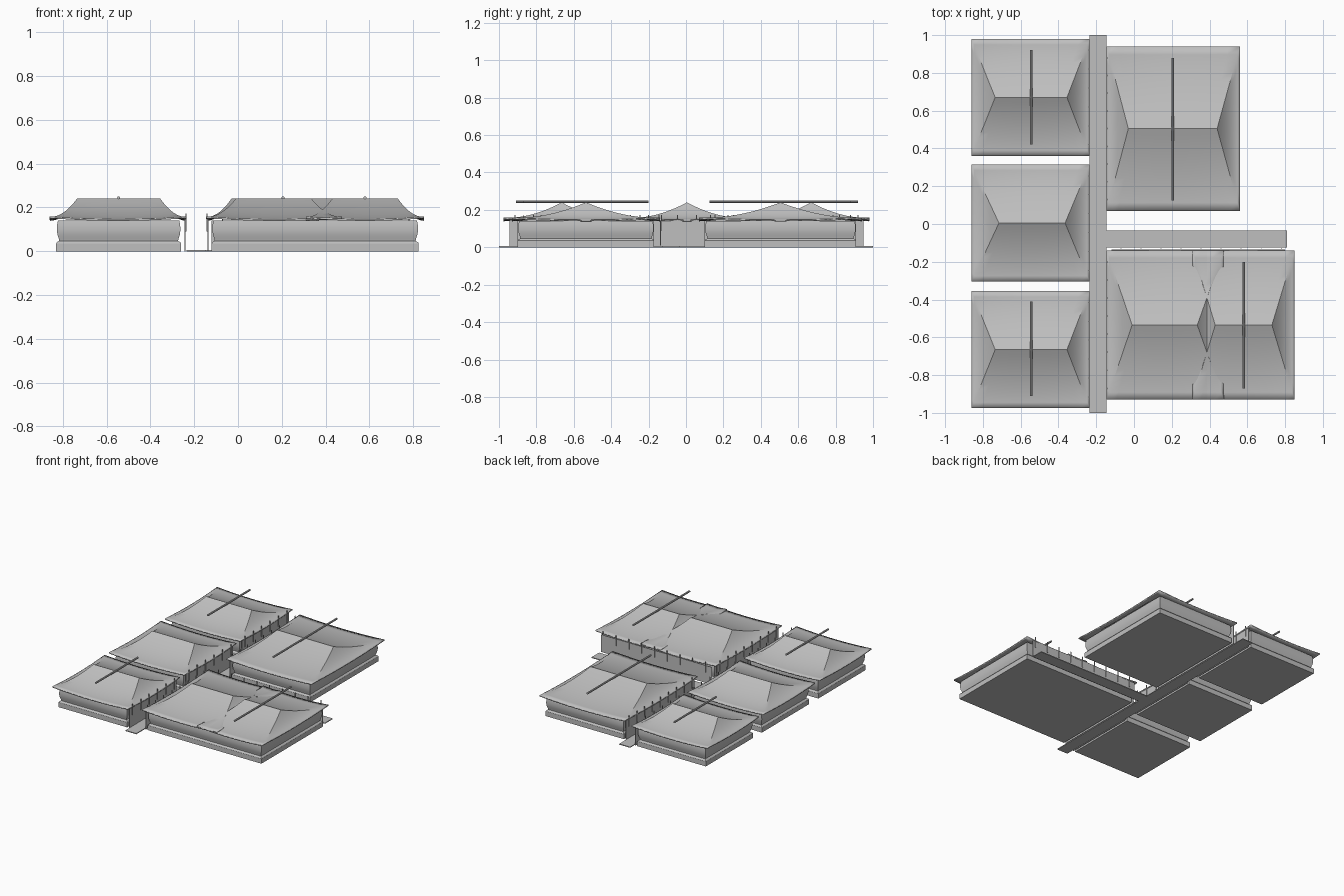
import bpy, bmesh, math

if "Cube" in bpy.data.objects:
    bpy.data.objects.remove(bpy.data.objects["Cube"])

grey = bpy.data.materials.new("grey")
grey.diffuse_color = (0.52, 0.52, 0.52, 1)
grey.use_nodes = True
grey.node_tree.nodes["Principled BSDF"].inputs["Base Color"].default_value = grey.diffuse_color


def finish(name, bm, smooth=True):
    mesh = bpy.data.meshes.new(name)
    bmesh.ops.recalc_face_normals(bm, faces=bm.faces)
    bm.to_mesh(mesh)
    bm.free()
    obj = bpy.data.objects.new(name, mesh)
    bpy.context.collection.objects.link(obj)
    mesh.materials.append(grey)
    if smooth:
        bpy.ops.object.select_all(action='DESELECT')
        obj.select_set(True)
        bpy.context.view_layer.objects.active = obj
        bpy.ops.object.shade_smooth_by_angle(angle=math.radians(32))
    return obj


def add_box(bm, x0, x1, y0, y1, z0, z1):
    vs = bmesh.ops.create_cube(bm, size=1)["verts"]
    for v in vs:
        v.co = ((x0 + x1) / 2 + v.co.x * (x1 - x0),
                (y0 + y1) / 2 + v.co.y * (y1 - y0),
                (z0 + z1) / 2 + v.co.z * (z1 - z0))


def box(name, *dims):
    bm = bmesh.new()
    add_box(bm, *dims)
    return finish(name, bm, False)


# Concave hipped roof with upswept eave corners
def roof(name, x0, x1, y0, y1, rx0, rx1, ridge_z=0.24, eave_z=0.147, lift=0.012):
    n, rows = 12, 10
    ym = (y0 + y1) / 2
    bm = bmesh.new()
    sides = [((x0, y0), (x1, y0), (rx0, ym), (rx1, ym)),
             ((x1, y0), (x1, y1), (rx1, ym), (rx1, ym)),
             ((x1, y1), (x0, y1), (rx1, ym), (rx0, ym)),
             ((x0, y1), (x0, y0), (rx0, ym), (rx0, ym))]
    for a, b, c, d in sides:
        grid = []
        for j in range(rows + 1):
            t = j / rows
            row = []
            for i in range(n + 1):
                u = i / n
                e = [a[k] + (b[k] - a[k]) * u for k in (0, 1)]
                r = [c[k] + (d[k] - c[k]) * u for k in (0, 1)]
                z = eave_z + (ridge_z - eave_z) * t ** 1.8
                z += lift * (2 * u - 1) ** 2 * (1 - t) ** 2
                row.append(bm.verts.new((e[0] + (r[0] - e[0]) * t,
                                         e[1] + (r[1] - e[1]) * t, z)))
            grid.append(row)
        for j in range(rows):
            for i in range(n):
                bm.faces.new((grid[j][i], grid[j][i + 1],
                              grid[j + 1][i + 1], grid[j + 1][i]))
    bmesh.ops.remove_doubles(bm, verts=bm.verts, dist=0.0005)
    bmesh.ops.dissolve_degenerate(bm, edges=bm.edges, dist=0.0001)
    obj = finish(name, bm)
    if sum(p.normal.z for p in obj.data.polygons) < 0:
        obj.data.flip_normals()
    mod = obj.modifiers.new("thickness", 'SOLIDIFY')
    mod.thickness, mod.offset = 0.008, -1


# Plinth and gently bulging wall, lofted from inset rectangles
def walls(name, x0, x1, y0, y1):
    profile = [(0, 0), (0.036, 0), (0.042, 0.004), (0.047, 0.014), (0.06, 0.011),
               (0.075, 0.006), (0.095, 0.003), (0.12, 0.004), (0.14, 0.008)]
    bm = bmesh.new()
    rings = [[bm.verts.new(p) for p in ((x0 + d, y0 + d, z), (x1 - d, y0 + d, z),
                                       (x1 - d, y1 - d, z), (x0 + d, y1 - d, z))]
             for z, d in profile]
    for lo, hi in zip(rings, rings[1:]):
        for i in range(4):
            k = (i + 1) % 4
            bm.faces.new((lo[i], lo[k], hi[k], hi[i]))
    bm.faces.new(rings[0][::-1])
    bm.faces.new(rings[-1])
    finish(name, bm)


# Round pole lying along y over the ridge
def ridge_pole(name, x, y0, y1):
    bm = bmesh.new()
    bmesh.ops.create_cone(bm, cap_ends=True, segments=10, radius1=0.007,
                          radius2=0.007, depth=y1 - y0)
    for v in bm.verts:
        v.co = (x + v.co.x, (y0 + y1) / 2 + v.co.z, 0.244 + v.co.y)
    finish(name, bm)


# Row of thin posts, along y when across is False
def posts(name, fixed, start, end, across=False):
    bm = bmesh.new()
    n = max(2, round((end - start) / 0.1))
    r = 0.0025
    for i in range(n + 1):
        p = start + (end - start) * i / n
        x, y = (p, fixed) if across else (fixed, p)
        add_box(bm, x - r, x + r, y - r, y + r, 0.09, 0.172)
    finish(name, bm, False)


# Left row of three houses
for label, y0, y1, pole in (("back", 0.36, 0.98, (0.42, 0.92)),
                            ("middle", -0.305, 0.315, None),
                            ("front", -0.975, -0.355, (-0.91, -0.41))):
    name = "left_" + label
    roof(name + "_roof", -0.86, -0.235, y0, y1,
         *((-0.735, -0.355) if pole else (-0.715, -0.365)))
    walls(name + "_walls", -0.83, -0.26, y0 + 0.03, y1 - 0.03)
    box(name + "_facade", -0.245, -0.24, y0 + 0.03, y1 - 0.03, 0, 0.145)
    posts(name + "_posts", -0.237, y0 + 0.06, y1 - 0.06)
    if pole:
        ridge_pole(name + "_ridge_pole", -0.545, *pole)

# Large house at the back right
roof("right_back_roof", -0.145, 0.56, 0.07, 0.94, -0.03, 0.44)
walls("right_back_walls", -0.12, 0.53, 0.10, 0.91)
box("right_back_facade", -0.14, -0.135, 0.10, 0.91, 0, 0.145)
posts("right_back_posts", -0.142, 0.13, 0.88)
ridge_pole("right_back_ridge_pole", 0.205, 0.125, 0.88)

# Double house at the front right, with two crossing roofs
roof("right_front_roof_a", -0.145, 0.475, -0.93, -0.14, -0.01, 0.335)
roof("right_front_roof_b", 0.31, 0.85, -0.93, -0.14, 0.43, 0.73)
walls("right_front_walls", -0.12, 0.825, -0.90, -0.17)
box("right_front_facade", -0.14, -0.135, -0.90, -0.17, 0, 0.145)
box("lane_facade", -0.12, 0.80, -0.14, -0.135, 0.01, 0.14)
posts("right_front_posts", -0.142, -0.87, -0.2)
posts("lane_posts", -0.131, -0.07, 0.78, True)
ridge_pole("right_front_ridge_pole", 0.58, -0.87, -0.2)

# Paths between the houses
box("main_path", -0.235, -0.145, -1, 1, 0, 0.006)
box("side_path", -0.145, 0.81, -0.125, -0.035, 0, 0.006)
